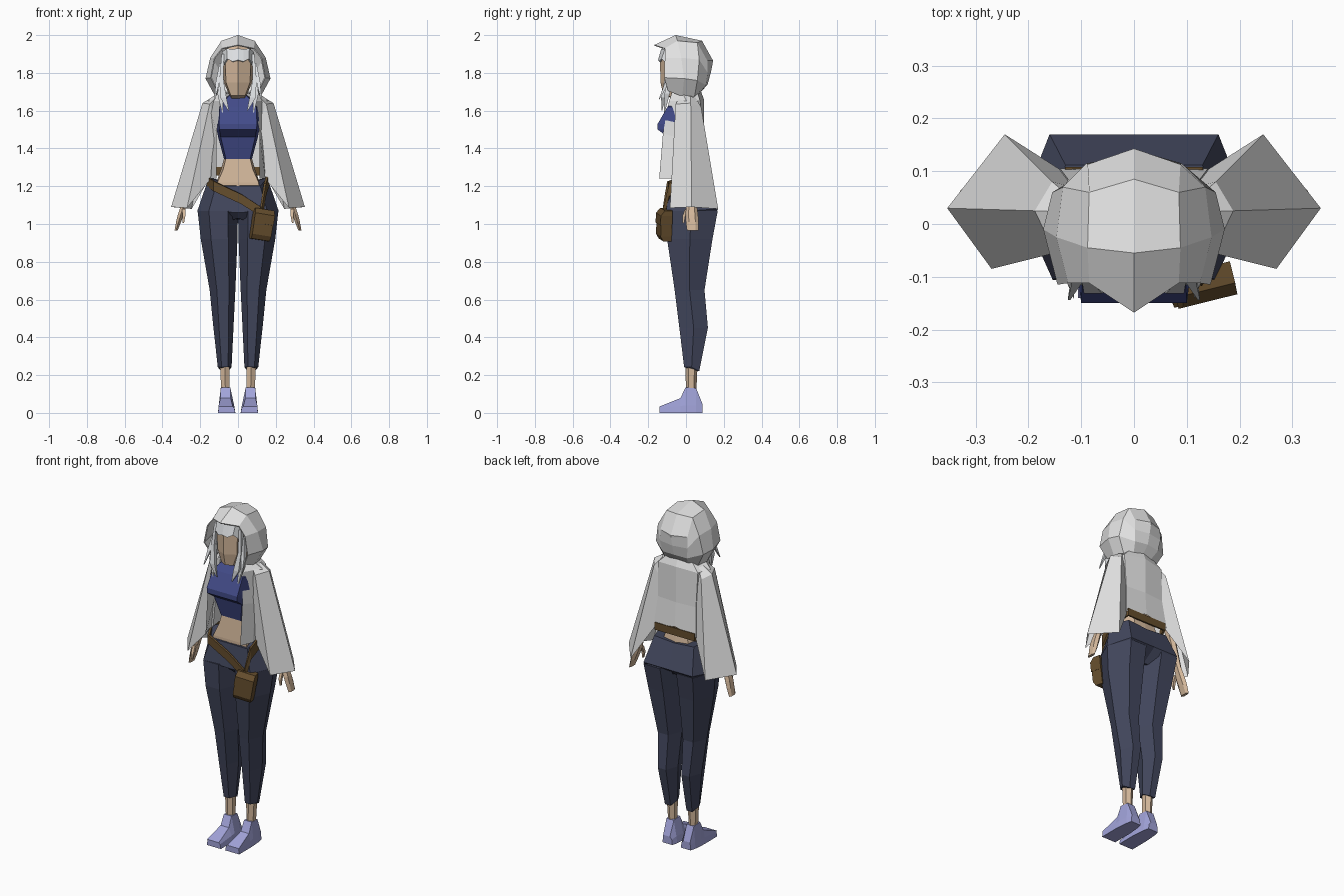
import bpy, bmesh, math
from mathutils import Matrix


def mat(name, rgb):
    m = bpy.data.materials.new(name)
    m.diffuse_color = (*rgb, 1)
    return m


CLOTH = mat("light_grey_cloth", (0.76, 0.76, 0.76))
HAIR = mat("white_hair", (0.74, 0.76, 0.78))
SKIN = mat("skin", (0.66, 0.48, 0.33))
BLUE = mat("blue_top", (0.055, 0.07, 0.25))
NAVY = mat("navy_trousers", (0.056, 0.064, 0.112))
BROWN = mat("brown_leather", (0.13, 0.075, 0.026))
LILAC = mat("lilac_shoe", (0.36, 0.37, 0.70))


def loft(name, rows, material, closed=True, caps=True, thick=0):
    """Skin a list of equally long point rows."""
    bm = bmesh.new()
    vs = [[bm.verts.new(p) for p in r] for r in rows]
    n = len(rows[0])
    for a, b in zip(vs, vs[1:]):
        for i in range(n if closed else n - 1):
            j = (i + 1) % n
            bm.faces.new((a[i], a[j], b[j], b[i]))
    if caps:
        bm.faces.new(vs[0])
        bm.faces.new(vs[-1])
    bmesh.ops.remove_doubles(bm, verts=bm.verts, dist=0.0005)
    bmesh.ops.recalc_face_normals(bm, faces=bm.faces)
    me = bpy.data.meshes.new(name)
    bm.to_mesh(me)
    bm.free()
    me.materials.append(material)
    ob = bpy.data.objects.new(name, me)
    bpy.context.collection.objects.link(ob)
    if thick:
        ob.modifiers.new("thickness", 'SOLIDIFY').thickness = thick
    return ob


def ring(half):
    """Mirror a half section that starts and ends on the centre line."""
    return half + [(-x, y, z) for x, y, z in half[-2:0:-1]]


def arch(half):
    """Mirror a half row that ends on the centre line."""
    return half + [(-x, y, z) for x, y, z in half[-2::-1]]


def body(z, w, yf, yb, corner=0.87, setback=0.0):
    return ring([(0, yf, z), (corner * w, yf + setback, z), (w, (yf + yb) / 2, z),
                 (0.7 * w, yb * 0.95, z), (0, yb, z)])


def tube(name, path, material, n=6):
    """Path entries are x, y, z, radius x, radius y."""
    rows = [[(x + rx * math.cos((i + .5) * math.tau / n),
              y + ry * math.sin((i + .5) * math.tau / n), z) for i in range(n)]
            for x, y, z, rx, ry in path]
    return loft(name, rows, material)


def flip(rows, s):
    return [[(p[0] * s, *p[1:]) for p in r] for r in rows]


def ribbon(name, pts, h, material):
    return loft(name, [[(x, y, z - h), (x, y, z + h)] for x, y, z in pts],
                material, closed=False, caps=False, thick=0.012)


# Torso and head
loft("midriff", [body(1.14, .12, -.076, .10, .95), body(1.22, .115, -.076, .10, .95),
                 body(1.29, .09, -.068, .088), body(1.36, .07, -.06, .06)], SKIN)
loft("cropped_top", [body(1.345, .074, -.066, .066), body(1.46, .105, -.095, .075),
                     body(1.50, .113, -.15, .08), body(1.53, .115, -.15, .08),
                     body(1.62, .112, -.098, .07), body(1.655, .08, -.07, .06),
                     body(1.685, .045, -.055, .05)], BLUE)
loft("head", [body(1.66, .04, -.05, .05), body(1.68, .045, -.12, .055, .85, .02),
              body(1.75, .075, -.135, .08, .85, .035), body(1.88, .08, -.138, .09, .85, .035),
              body(1.96, .06, -.09, .07, .8, .03)], SKIN)

# Fringe: faceted hair plate over the forehead with an uneven lower edge
top = arch([(.085, -.07, 1.91), (.06, -.11, 1.93), (.03, -.125, 1.925), (0, -.13, 1.93)])
low = arch([(.083, -.095, 1.84), (.058, -.13, 1.875), (.03, -.143, 1.86), (0, -.148, 1.868)])
loft("hair_fringe", [top, low], HAIR, closed=False, caps=False, thick=0.01)

# Trousers: hips then two legs
loft("trouser_hips", [
    ring([(0, -.08, 1.2), (.118, -.082, 1.2), (.155, -.02, 1.245), (.13, .112, 1.225), (0, .112, 1.215)]),
    ring([(0, -.095, 1.06), (.154, -.106, 1.07), (.215, .03, 1.07), (.16, .17, 1.08), (0, .17, 1.08)]),
    ring([(0, -.03, 1.03), (.10, -.06, 1.0), (.17, .03, 1.0), (.12, .12, 1.0), (0, .08, 1.02)])], NAVY)


def leg(z, x0, x1, y0, y1, drop=0):
    w, ym = x1 - x0, (y0 + y1) / 2
    return [(x0 + .25 * w, y0, z), (x0 + .72 * w, y0, z), (x1, ym, z),
            (x0 + .75 * w, y1, z - drop), (x0 + .25 * w, y1, z - drop), (x0, ym, z)]


legs = [leg(1.07, .0, .214, -.106, .168), leg(.92, .003, .197, -.10, .14),
        leg(.65, .014, .15, -.06, .098), leg(.45, .024, .13, -.035, .116),
        leg(.242, .034, .107, -.01, .07, .022)]


def shoe(y, hw, tw, zs, zt):
    """Cross-section with a straight sole wall and a narrower top."""
    return [(.06 - hw, y, 0), (.06 + hw, y, 0), (.061 + hw * .9, y, zs),
            (.066 + tw, y, zt), (.066 - tw, y, zt), (.061 - hw * .9, y, zs)]


shoes = [shoe(-.14, .046, .038, .026, .034), shoe(-.03, .046, .027, .036, .078),
         shoe(-.002, .045, .025, .04, .135), shoe(.054, .04, .024, .04, .13),
         shoe(.088, .032, .022, .03, .045)]

# Wide sleeve: shoulder ring, then flared hem (outer, back, inner back, inner front, front)
sleeve = [[(.13, .025, 1.675), (.12, .05, 1.67), (.10, .05, 1.66), (.10, -.02, 1.66), (.115, -.035, 1.67)],
          [(.188, .025, 1.64), (.155, .08, 1.62), (.115, .07, 1.55), (.115, -.03, 1.55), (.15, -.055, 1.635)],
          [(.354, .03, 1.09), (.245, .17, 1.08), (.135, .10, 1.27), (.135, -.04, 1.25), (.27, -.085, 1.085)]]

for s, side in ((1, "left"), (-1, "right")):
    loft(side + "_trouser_leg", flip(legs, s), NAVY)
    loft(side + "_shoe", flip(shoes, s), LILAC)
    tube(side + "_ankle", [(s * .07, .03, .27, .03, .032), (s * .067, .027, .12, .025, .028)], SKIN)
    loft(side + "_sleeve", flip(sleeve, s), CLOTH, caps=False)
    # Arm, hand and thumb
    tube(side + "_arm", [(s * .14, .02, 1.62, .03, .03), (s * .21, .03, 1.36, .028, .03),
                         (s * .283, .03, 1.11, .018, .024)], SKIN)
    tube(side + "_hand", [(s * .283, .03, 1.11, .018, .026), (s * .303, .03, 1.05, .018, .034),
                          (s * .315, .033, 1.01, .015, .034), (s * .328, .035, .965, .009, .03)], SKIN)
    tube(side + "_thumb", [(s * .287, .005, 1.08, .012, .014), (s * .287, -.012, 1.04, .011, .011),
                           (s * .29, -.014, 1.005, .006, .006)], SKIN, 4)
    # Side locks of hair
    tube(side + "_front_lock", [(s * .08, -.085, 1.90, .010, .018), (s * .088, -.10, 1.77, .014, .018),
                                (s * .078, -.12, 1.67, .024, .016), (s * .05, -.128, 1.60, .003, .003)], HAIR, 4)
    tube(side + "_middle_lock", [(s * .085, -.08, 1.78, .014, .02), (s * .095, -.10, 1.69, .02, .02),
                                 (s * .082, -.115, 1.59, .004, .004)], HAIR, 4)
    tube(side + "_outer_lock", [(s * .09, -.07, 1.85, .012, .02), (s * .108, -.10, 1.75, .014, .016),
                                (s * .123, -.142, 1.66, .003, .003)], HAIR, 4)

# Open jacket wrapped round the back
loft("jacket", [
    arch([(.065, -.07, 1.71), (.10, -.02, 1.70), (.08, .06, 1.70), (0, .08, 1.70)]),
    arch([(.09, -.09, 1.65), (.16, 0, 1.655), (.13, .075, 1.65), (0, .095, 1.66)]),
    arch([(.114, -.122, 1.48), (.13, -.02, 1.45), (.125, .085, 1.45), (0, .095, 1.45)]),
    arch([(.114, -.142, 1.24), (.145, -.07, 1.24), (.14, .105, 1.28), (0, .105, 1.31)])],
    CLOTH, closed=False, caps=False)

# Hood: arches running from the peaked opening to the back
hood = [
    [(.11, -.095, 1.705), (.145, -.115, 1.775), (.125, -.112, 1.88), (.085, -.112, 1.93), (0, -.168, 1.948)],
    [(.12, -.02, 1.675), (.172, -.01, 1.77), (.147, -.025, 1.88), (.088, -.045, 1.97), (0, -.055, 2.0)],
    [(.11, .045, 1.675), (.155, .06, 1.76), (.135, .07, 1.87), (.085, .06, 1.96), (0, .085, 1.97)],
    [(.06, .07, 1.69), (.08, .105, 1.735), (.09, .115, 1.80), (.088, .113, 1.865), (0, .143, 1.865)],
    [(.0, .072, 1.69), (.0, .115, 1.74), (.0, .131, 1.80), (.0, .141, 1.85), (0, .143, 1.865)]]
loft("hood", [arch(h) for h in hood], CLOTH, closed=False, caps=False, thick=0.006)

# Belt straps
ribbon("belt_front", [(-.165, -.02, 1.225), (-.13, -.10, 1.20), (.02, -.112, 1.13), (.12, -.122, 1.065)], .026, BROWN)
ribbon("belt_side", [(.165, -.02, 1.235), (.148, -.09, 1.18), (.128, -.118, 1.06)], .034, BROWN)
ribbon("belt_back", [(.165, -.02, 1.24), (.13, .108, 1.28), (-.13, .108, 1.28), (-.165, -.02, 1.24)], .022, BROWN)

# Pouch tapering to the bottom front edge, with a flap, hung at an angle
turn = (Matrix.Translation((.128, -.115, 1.0)) @ Matrix.Rotation(math.radians(14), 4, 'Z')
        @ Matrix.Rotation(math.radians(9), 4, 'Y'))


def box_row(z, w, yf, yb):
    return [(-w, yf, z), (w, yf, z), (w, yb, z), (-w, yb, z)]


loft("pouch", [box_row(-.085, .05, -.015, .03), box_row(-.06, .052, -.03, .03),
               box_row(.05, .053, -.03, .03), box_row(.075, .05, -.012, .03)], BROWN).matrix_world = turn
loft("pouch_flap", [box_row(.0, .054, -.034, .03), box_row(.052, .054, -.034, .03),
                    box_row(.079, .051, -.012, .03)], BROWN).matrix_world = turn
